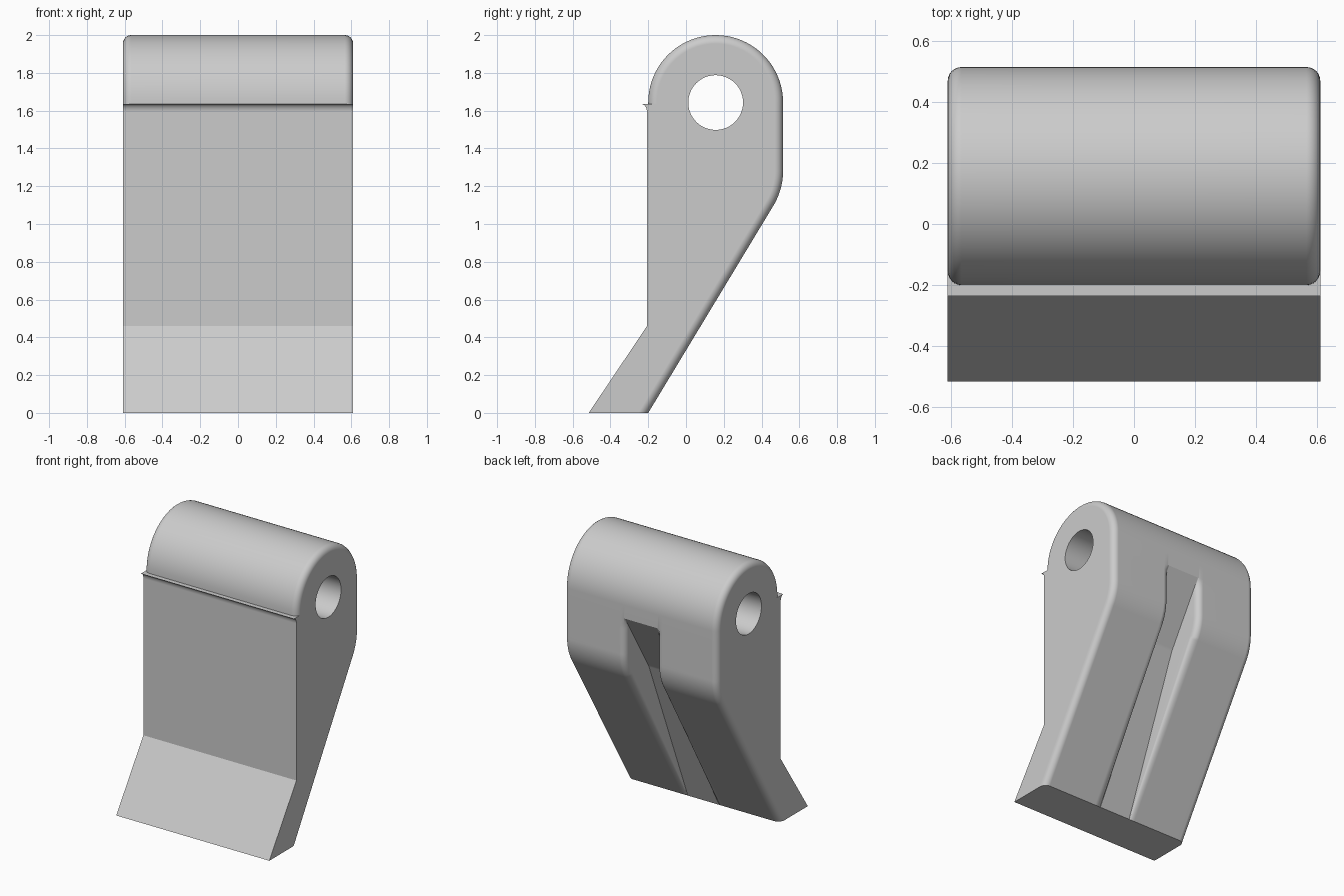
import bpy, bmesh
from math import sin, cos, pi, radians, atan

if "Cube" in bpy.data.objects:
    bpy.data.objects.remove(bpy.data.objects["Cube"])

HALF_WIDTH, FILLET, GROOVE = 0.61, 0.045, 0.125
CY, CZ, R, HOLE = 0.157, 1.643, 0.357, 0.145    # barrel centre, radius, bore
HEEL, TOE, FRONT = -0.2, -0.515, -0.206
SLOPE = 0.604                                   # y per z of the sloping back
LEAN = atan(SLOPE)
BEND_Z = (CY + R - HEEL) / SLOPE                # where the slope meets the back


def floor_y(z):
    return SLOPE * z - 0.42


# Filleted side of the profile: (y, z, inward y, inward z)
rounded = []
for i in range(41):                             # barrel, front to back
    a = pi - pi * i / 40
    rounded.append((CY + R * cos(a), CZ + R * sin(a), -cos(a), -sin(a)))
groove_top = (CY + R + 0.42) / SLOPE
for z in (groove_top, groove_top - 0.04, groove_top - 0.08, 1.36):
    rounded.append((CY + R, z, -1, 0))
bend_start = BEND_Z + R * (1 - cos(LEAN)) / sin(LEAN)
for i in range(11):                             # bend into the slope
    a = -LEAN * i / 10
    rounded.append((CY + R * cos(a), bend_start + R * sin(a), -cos(a), -sin(a)))
rounded.append((HEEL, 0, -1 / cos(LEAN), 0))
rounded.insert(0, (CY - R, CZ - 0.008, 1, 0))

# Plain front side: bottom, toe, front face and the small drip lip
plain = [(TOE, 0), (FRONT, 0.46)]
for i in range(7):
    a = pi / 2 * i / 6
    plain.append((FRONT - 0.029 * (1 - cos(a)), 1.59 + 0.045 * sin(a)))


def section(inset, grooved):
    pts = []
    for y, z, dy, dz in rounded:
        ny, nz = y + dy * inset, z + dz * inset
        if grooved:
            if y < CY or z >= groove_top - 1e-6:
                ny, nz = y, z                   # above the groove
            else:
                ny = max(ny, floor_y(nz))
        pts.append((ny, nz))
    return pts + plain


def groove_floor():
    return [(y if y < CY or z >= groove_top - 1e-6 else floor_y(z), z)
            for y, z, _, _ in rounded] + plain


# Cross-sections across half the width, then mirrored
STEPS = 6
half = [(GROOVE, groove_floor())]
for i in range(STEPS + 1):                      # groove edge fillet
    a = pi / 2 * i / STEPS
    half.append((GROOVE + FILLET * (1 - cos(a)), section(FILLET * (1 - sin(a)), True)))
for i in range(STEPS + 1):                      # outer edge fillet
    a = pi / 2 * i / STEPS
    half.append((HALF_WIDTH - FILLET * (1 - sin(a)), section(FILLET * (1 - cos(a)), False)))
stations = [(-x, p) for x, p in reversed(half)] + half

bm = bmesh.new()
loops = [[bm.verts.new((x, y, z)) for y, z in pts] for x, pts in stations]
n = len(loops[0])
for a, b in zip(loops, loops[1:]):
    for i in range(n):
        j = (i + 1) % n
        bm.faces.new((a[i], a[j], b[j], b[i]))
bm.faces.new(loops[0])
bm.faces.new(reversed(loops[-1]))
bmesh.ops.remove_doubles(bm, verts=bm.verts, dist=1e-5)
bmesh.ops.recalc_face_normals(bm, faces=bm.faces)
mesh = bpy.data.meshes.new("bracket_body")
bm.to_mesh(mesh)
bm.free()
body = bpy.data.objects.new("bracket_body", mesh)
bpy.context.collection.objects.link(body)

# Material
grey = bpy.data.materials.new("plain_grey")
grey.use_nodes = True
grey.diffuse_color = (0.6, 0.6, 0.6, 1)
grey.node_tree.nodes["Principled BSDF"].inputs["Base Color"].default_value = (0.6, 0.6, 0.6, 1)
mesh.materials.append(grey)

# Pin bore through the barrel
bpy.ops.mesh.primitive_cylinder_add(vertices=48, radius=HOLE, depth=2,
                                    location=(0, CY, CZ), rotation=(0, pi / 2, 0))
cutter = bpy.context.object
cutter.name = "bore_cutter"
cutter.hide_render = True
cutter.data.materials.append(grey)
cut = body.modifiers.new("bore", "BOOLEAN")
cut.operation, cut.solver, cut.object = "DIFFERENCE", "EXACT", cutter
bpy.ops.object.select_all(action="DESELECT")
body.select_set(True)
bpy.context.view_layer.objects.active = body
bpy.ops.object.modifier_apply(modifier=cut.name)
bpy.data.objects.remove(cutter)

# Smooth fillets, crisp edges, flat end faces
bpy.ops.object.shade_smooth_by_angle(angle=radians(30))
weighted = body.modifiers.new("flat_faces", "WEIGHTED_NORMAL")
weighted.keep_sharp = True
